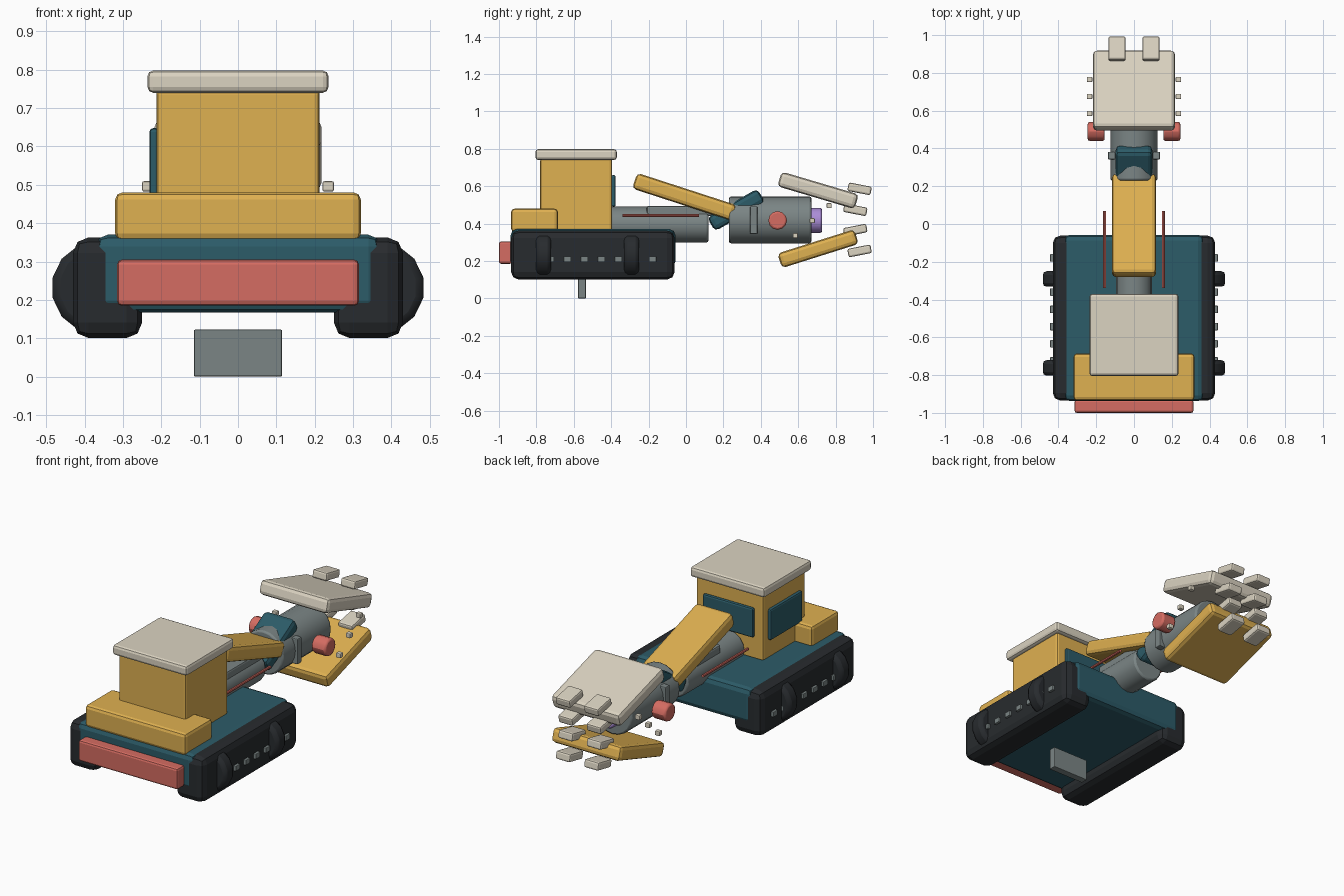
import bpy, math

if "Cube" in bpy.data.objects:
    bpy.data.objects.remove(bpy.data.objects["Cube"])

# Palette (sRGB bytes turned into linear colours)
def mat(name, *rgb):
    m = bpy.data.materials.new(name)
    m.diffuse_color = [(c / 255) ** 2.2 for c in rgb] + [1]
    m.use_nodes = True
    m.node_tree.nodes["Principled BSDF"].inputs["Base Color"].default_value = m.diffuse_color
    return m

YELLOW = mat("yellow", 222, 175, 82)
TEAL = mat("teal", 48, 92, 104)
DARK = mat("rubber", 44, 47, 50)
CREAM = mat("cream", 218, 210, 192)
CORAL = mat("coral", 212, 108, 98)
PURPLE = mat("purple", 170, 140, 215)
STEEL = mat("steel", 122, 132, 132)

def finish(name, m, bevel, segs=2):
    ob = bpy.context.object
    ob.name = name
    ob.data.materials.append(m)
    if bevel:
        bpy.ops.object.transform_apply(location=False, rotation=False, scale=True)
        b = ob.modifiers.new("bevel", 'BEVEL')
        b.width, b.segments, b.limit_method = bevel, segs, 'ANGLE'
        b.angle_limit = math.radians(40)
    return ob

def block(name, m, c, size, bevel=0.015, tilt=0):
    """Bevelled box; tilt turns it about x, in degrees."""
    bpy.ops.mesh.primitive_cube_add(size=1, location=c, rotation=(math.radians(tilt), 0, 0))
    bpy.context.object.scale = size
    return finish(name, m, bevel)

def span(name, m, x, y, z, bevel=0.015):
    """Bevelled box from (min, max) ranges."""
    return block(name, m, [sum(r) / 2 for r in (x, y, z)],
                 [r[1] - r[0] for r in (x, y, z)], bevel)

def rod(name, m, c, r, length, axis='Y', sides=16, bevel=0.01):
    rot = (math.pi / 2, 0, 0) if axis == 'Y' else (0, math.pi / 2, 0)
    bpy.ops.mesh.primitive_cylinder_add(vertices=sides, radius=r, depth=length, location=c, rotation=rot)
    ob = finish(name, m, bevel)
    bpy.ops.object.shade_smooth_by_angle(angle=math.radians(30))
    return ob

# Hull, bumper and the hanging plate
span("hull", TEAL, (-.37, .37), (-.937, -.057), (.167, .37), .03)
span("bumper", CORAL, (-.315, .315), (-1.0, -.93), (.185, .305), .012)
span("under_plate", STEEL, (-.115, .115), (-.577, -.535), (0, .123), .004)

# Cab, counterweight, roof and windows
span("counterweight", YELLOW, (-.32, .32), (-.935, -.685), (.355, .48), .018)
span("cab", YELLOW, (-.213, .213), (-.78, -.395), (.36, .75), .014)
span("roof", CREAM, (-.236, .236), (-.805, -.37), (.74, .798), .015)
span("front_window", TEAL, (-.16, .16), (-.40, -.376), (.49, .66), .01)
span("side_window", TEAL, (-.231, -.205), (-.73, -.44), (.47, .648), .01)

# Arm: lower cylinder, upper slide, boom, elbow
rod("arm_cylinder", STEEL, (0, -.14, .395), .096, .52)
block("arm_slide", STEEL, (0, -.035, .468), (.15, .35, .055), .01)
block("boom", YELLOW, (0, -.008, .543), (.234, .56, .088), .022, -18)
block("elbow", TEAL, (0, .268, .473), (.196, .31, .085), .025, 30)

# Grip head: barrel, strap, nozzle
rod("grip_barrel", STEEL, (0, .45, .42), .125, .44, sides=20)
span("barrel_strap", STEEL, (-.138, .138), (.342, .382), (.345, .492), .006)
rod("nozzle", PURPLE, (0, .69, .417), .067, .075)

# Jaws
block("upper_jaw", CREAM, (0, .706, .578), (.435, .43, .082), .022, -16.5)
block("lower_jaw", YELLOW, (0, .706, .266), (.435, .43, .082), .022, 17.5)

for s, side in ((-1, "left"), (1, "right")):
    # Track with its two round bands and row of studs
    block(f"{side}_track", DARK, (s * .34, -.498, .232), (.18, .874, .262), .04)
    for y in (-.762, -.291):
        rod(f"{side}_track_band", DARK, (s * .365, y, .232), .121, .082, sides=14, bevel=.02)
    for i in range(7):
        block(f"{side}_track_stud", STEEL, (s * .432, -.725 + .091 * i, .21), (.024, .04, .03), .003)
    # Hydraulic line and hinge knob
    rod(f"{side}_line", CORAL, (s * .155, -.135, .443), .008, .41, sides=8, bevel=0)
    rod(f"{side}_knob", CORAL, (s * .2, .49, .417), .05, .09, 'X', 12, .01)
    # Side pins
    for y, z in ((.585, .336), (.675, .416), (.765, .496)):
        block(f"{side}_pin", CREAM, (s * .235, y, z), (.03, .027, .027), .005)
    # Teeth on both jaws, outside and inside
    for y, z, t in ((.928, .586, -11), (.905, .474, -11), (.905, .365, 11), (.928, .254, 11)):
        block(f"{side}_tooth", CREAM, (s * .09, y, z), (.092, .126, .046), .01, t)
